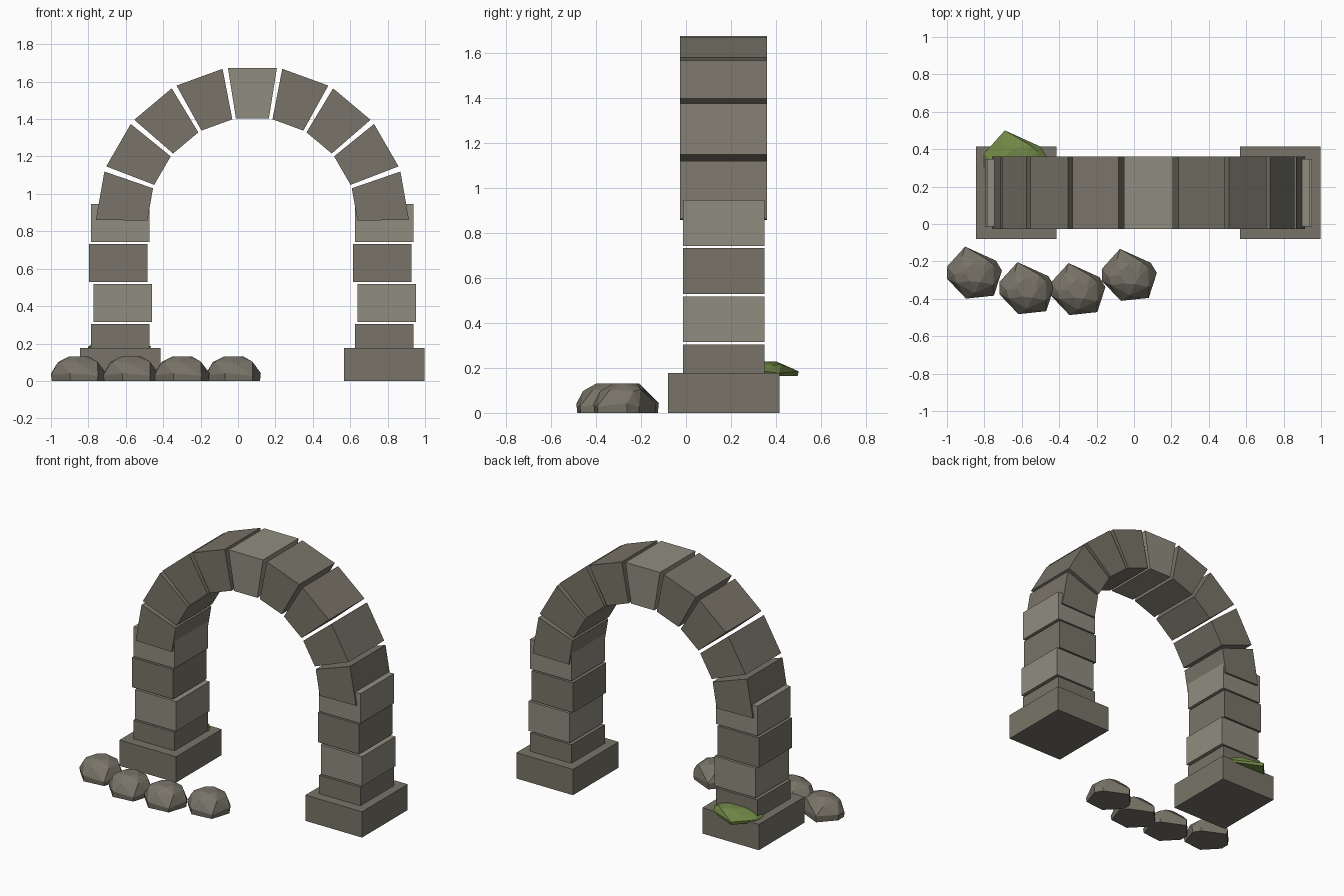
import bpy, bmesh
from math import sin, cos, radians

if "Cube" in bpy.data.objects:
    bpy.data.objects.remove(bpy.data.objects["Cube"])

CX = 0.077           # arch axis
SPRING = 0.847       # arch spring height


def material(name, rgb):
    m = bpy.data.materials.new(name)
    m.diffuse_color = (*rgb, 1)
    m.use_nodes = True
    m.node_tree.nodes["Principled BSDF"].inputs["Base Color"].default_value = m.diffuse_color
    return m


STONE = material("stone", (0.19, 0.175, 0.14))
PALE = material("pale_stone", (0.28, 0.265, 0.21))
MOSS = material("moss", (0.16, 0.24, 0.06))


def finish(name, bm, mat):
    bmesh.ops.recalc_face_normals(bm, faces=bm.faces)
    me = bpy.data.meshes.new(name)
    bm.to_mesh(me)
    bm.free()
    me.materials.append(mat)
    ob = bpy.data.objects.new(name, me)
    bpy.context.collection.objects.link(ob)
    return ob


def prism(name, profile, y0, y1, mat):
    """Extrude an (x, z) profile from y0 to y1."""
    bm = bmesh.new()
    f = bm.faces.new([bm.verts.new((x, y0, z)) for x, z in profile])
    ext = bmesh.ops.extrude_face_region(bm, geom=[f])
    vs = [v for v in ext["geom"] if isinstance(v, bmesh.types.BMVert)]
    bmesh.ops.translate(bm, verts=vs, vec=(0, y1 - y0, 0))
    return finish(name, bm, mat)


def block(name, x, w, z0, z1, y0, y1, mat):
    a, b = x - w / 2, x + w / 2
    return prism(name, [(a, z0), (b, z0), (b, z1), (a, z1)], y0, y1, mat)


# Plinths and stacked pier blocks, slightly staggered
for side, s in (("left", -1), ("right", 1)):
    x = CX + s * 0.706
    block(side + "_plinth", x, 0.43, 0, 0.177, -0.08, 0.415, STONE)
    for i, dx in enumerate((0, 0.013, -0.011, 0)):
        z = 0.1 + i * 0.214
        block(f"{side}_pier_block_{i + 1}", x + dx, 0.313, z, z + 0.204,
              -0.014, 0.348, PALE if i % 2 else STONE)

# Nine wedge stones, the middle one being the keystone
for i in range(-4, 5):
    a0, a1 = radians(20 * i - 9), radians(20 * i + 9)
    prof = [(CX + r * sin(a), SPRING + r * cos(a))
            for r, a in ((0.562, a0), (0.837, a0), (0.837, a1), (0.562, a1))]
    prism("keystone" if i == 0 else f"arch_stone_{i + 5}", prof, -0.026, 0.36,
          STONE if i else PALE)

# Faceted boulder: convex hull of shrinking rings over a flat base
OUTLINE = [(-0.053, 0.139), (0.112, 0.064), (0.144, 0.011), (0.101, -0.123),
           (-0.048, -0.139), (-0.15, -0.032), (-0.15, 0.032)]
RINGS = [(0, 0.97, 0), (0.035, 1.0, 0), (0.1, 0.74, 0.3), (0.13, 0.36, -0.2)]


def boulder(name, loc, scale, mat):
    bm = bmesh.new()
    for z, k, turn in RINGS:
        for j, (x, y) in enumerate(OUTLINE):
            c, s = cos(turn), sin(turn)
            dz = 0.008 * sin(3 * j + 40 * z) if 0 < z < 0.12 else 0
            bm.verts.new((k * (x * c - y * s), k * (x * s + y * c), z + dz))
    res = bmesh.ops.convex_hull(bm, input=bm.verts)
    loose = [v for v in bm.verts if not v.link_faces]
    bmesh.ops.delete(bm, geom=loose, context="VERTS")
    bmesh.ops.dissolve_limit(bm, angle_limit=radians(4), verts=bm.verts, edges=bm.edges)
    ob = finish(name, bm, mat)
    ob.location, ob.scale = loc, scale


# Row of rubble in front, and a moss clump behind the left pier
for i, (x, y) in enumerate(((-0.85, -0.26), (-0.57, -0.343),
                            (-0.297, -0.348), (-0.022, -0.272))):
    boulder(f"rubble_{i + 1}", (x, y, 0), (1, 1, 1), STONE)
boulder("moss_clump", (-0.63, 0.342, 0.163), (1.14, 1.14, 0.5), MOSS)
